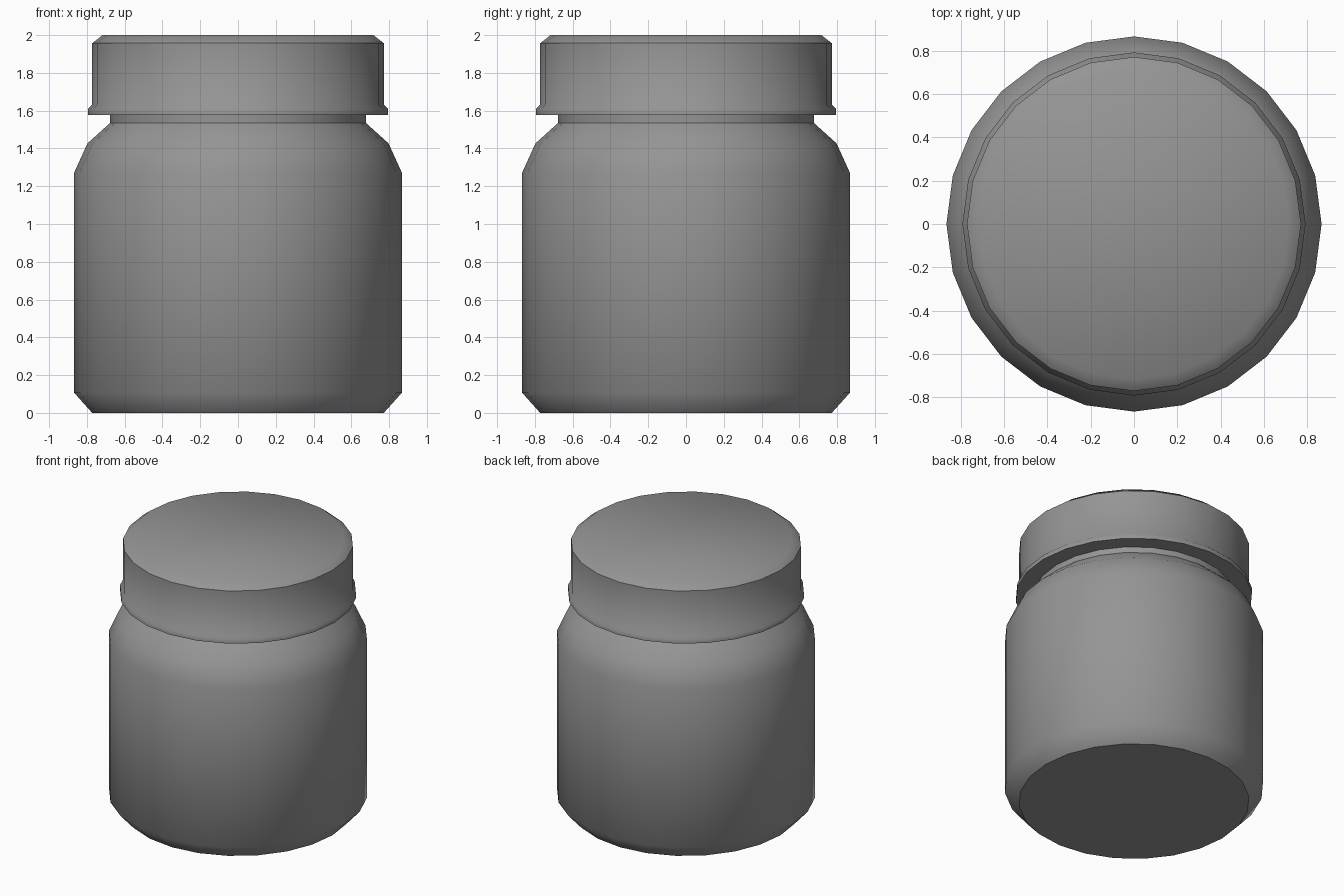
import bpy
import bmesh
import math

SIDES = 24

cube = bpy.data.objects.get("Cube")
if cube:
    bpy.data.objects.remove(cube, do_unlink=True)


def make_material(name, color):
    mat = bpy.data.materials.new(name)
    mat.use_nodes = True
    mat.diffuse_color = color
    mat.node_tree.nodes["Principled BSDF"].inputs["Base Color"].default_value = color
    return mat


def lathe(name, profile, mat):
    """Turn a (radius, height) profile, listed bottom to top, into a capped solid."""
    bm = bmesh.new()
    rings = []
    for r, z in profile:
        ring = []
        for i in range(SIDES):
            a = math.tau * i / SIDES
            ring.append(bm.verts.new((r * math.cos(a), r * math.sin(a), z)))
        rings.append(ring)
    for low, high in zip(rings, rings[1:]):
        for i in range(SIDES):
            j = (i + 1) % SIDES
            bm.faces.new((low[i], low[j], high[j], high[i]))
    bm.faces.new(rings[0][::-1])
    bm.faces.new(rings[-1])
    mesh = bpy.data.meshes.new(name)
    bm.to_mesh(mesh)
    bm.free()
    mesh.materials.append(mat)
    obj = bpy.data.objects.new(name, mesh)
    bpy.context.collection.objects.link(obj)

    # Soft bevels, crisp rims
    bpy.ops.object.select_all(action="DESELECT")
    obj.select_set(True)
    bpy.context.view_layer.objects.active = obj
    bpy.ops.object.shade_smooth_by_angle(angle=math.radians(45))
    return obj


grey = make_material("plain grey", (0.3, 0.3, 0.3, 1.0))

# Jar body: bevelled base, straight wall, sloping shoulder, short neck
lathe("jar_body", [
    (0.772, 0.0), (0.867, 0.106), (0.867, 1.273),
    (0.797, 1.427), (0.677, 1.535), (0.677, 1.61),
], grey)

# Screw lid: lower lip, straight wall, bevelled top
lathe("lid", [
    (0.793, 1.578), (0.793, 1.61), (0.772, 1.632),
    (0.772, 1.957), (0.717, 2.0),
], grey)
